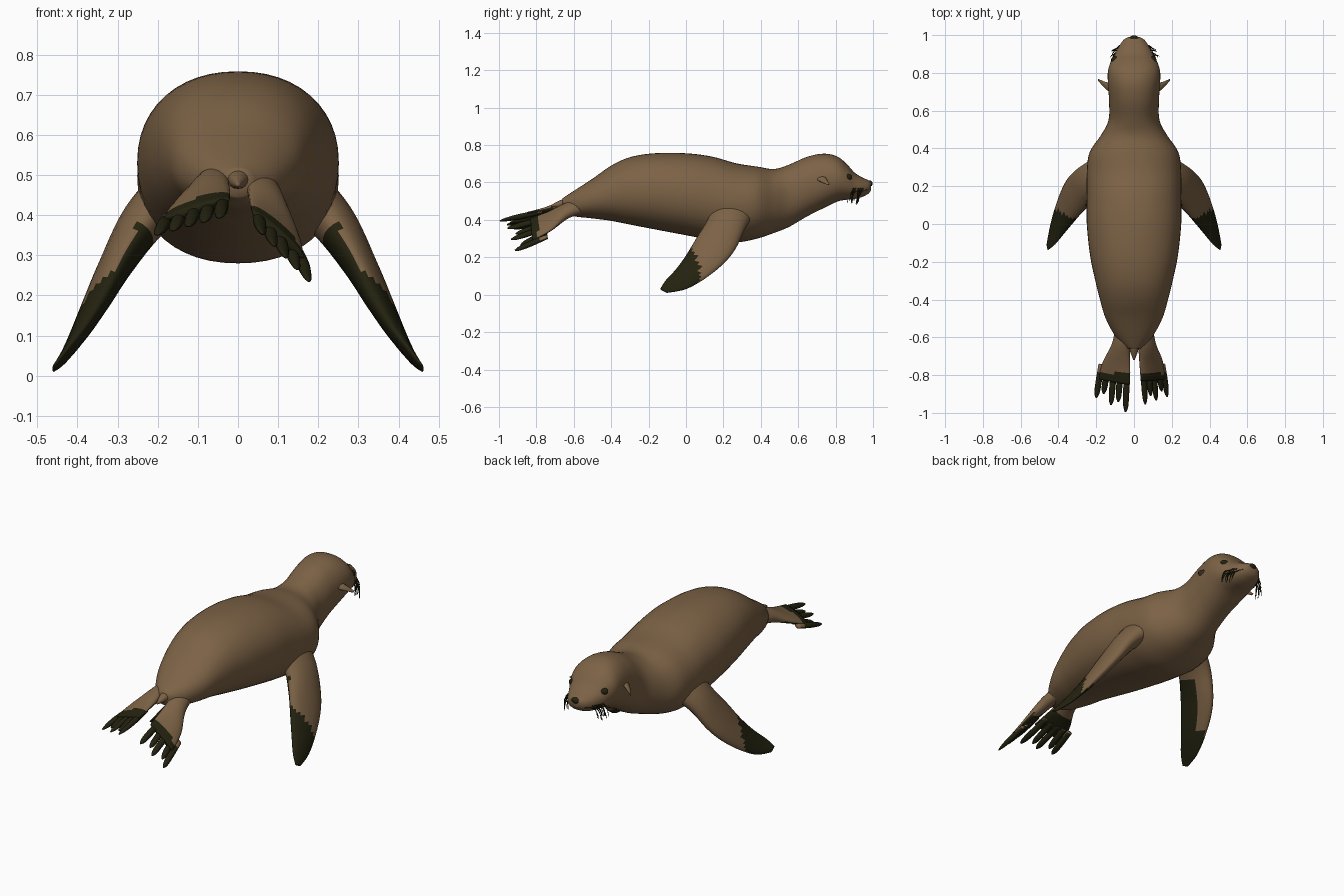
import bpy, bmesh, math, random
from mathutils import Vector
from mathutils.bvhtree import BVHTree

if "Cube" in bpy.data.objects:
    bpy.data.objects.remove(bpy.data.objects["Cube"])

random.seed(4)


def material(name, rgb):
    m = bpy.data.materials.new(name)
    m.diffuse_color = (*rgb, 1)
    m.use_nodes = True
    m.node_tree.nodes["Principled BSDF"].inputs["Base Color"].default_value = m.diffuse_color
    return m


BROWN = material("brown fur", (0.20, 0.122, 0.06))
DARK = material("dark flipper skin", (0.017, 0.016, 0.005))


def spline(rows, steps):
    """Catmull-Rom through rows of numbers."""
    out = []
    for i in range(len(rows) - 1):
        p0, p1, p2, p3 = (rows[max(0, min(len(rows) - 1, i + k))] for k in (-1, 0, 1, 2))
        for s in range(steps):
            t = s / steps
            out.append([0.5 * (2 * b + (c - a) * t + (2 * a - 5 * b + 4 * c - d) * t * t
                        + (3 * b - a - 3 * c + d) * t ** 3) for a, b, c, d in zip(p0, p1, p2, p3)])
    return out + [list(rows[-1])]


def loft(name, rings, rule=None):
    """Skin closed rings; rule(face, s) picks dark faces, s = 0..1 along the loft."""
    bm = bmesh.new()
    vs = [[bm.verts.new(p) for p in r] for r in rings]
    n, pos = len(vs[0]), []
    for i in range(len(vs) - 1):
        for k in range(n):
            bm.faces.new((vs[i][k], vs[i][(k + 1) % n], vs[i + 1][(k + 1) % n], vs[i + 1][k]))
            pos.append(((i + 0.5) / (len(vs) - 1), (k + 0.5) / n))
    for r, s in ((vs[0], 0), (vs[-1], 1)):
        bm.faces.new(r)
        pos.append((s, 0.25))
    bmesh.ops.recalc_face_normals(bm, faces=bm.faces)
    for f, (s, k) in zip(bm.faces, pos):
        f.smooth = True
        u = 0.5 - 0.5 * math.cos(2 * math.pi * k)  # 0 leading edge, 1 trailing edge
        f.material_index = int(bool(rule and rule(f, s, u)))
    me = bpy.data.meshes.new(name)
    bm.to_mesh(me)
    bm.free()
    ob = bpy.data.objects.new(name, me)
    bpy.context.collection.objects.link(ob)
    me.materials.append(BROWN)
    me.materials.append(DARK)
    return ob


def fin(name, secs, rule, sx=1, steps=6, n=20):
    """Flat tapering limb from sections (lead xyz, trail xyz, thickness)."""
    rows = spline(secs, steps)
    cs = [(Vector(r[0:3]) + Vector(r[3:6])) / 2 for r in rows]
    rings = []
    for i, r in enumerate(rows):
        half = (Vector(r[0:3]) - Vector(r[3:6])) / 2
        axis = cs[min(i + 1, len(cs) - 1)] - cs[max(i - 1, 0)]
        nrm = half.cross(axis).normalized() * r[6] / 2
        ring = [cs[i] + half * math.cos(a) + nrm * math.sin(a)
                for a in (2 * math.pi * k / n for k in range(n))]
        rings.append([(p.x * sx, p.y, p.z) for p in ring])
    return loft(name, rings, rule)


# Body, head and muzzle: y, half width, top z, bottom z
profile = [(-0.66, 0.035, 0.515, 0.445), (-0.6, 0.095, 0.555, 0.42), (-0.5, 0.15, 0.62, 0.408),
           (-0.4, 0.18, 0.69, 0.395), (-0.3, 0.205, 0.735, 0.375), (-0.17, 0.232, 0.756, 0.35),
           (0.0, 0.25, 0.756, 0.318), (0.14, 0.25, 0.738, 0.292), (0.27, 0.25, 0.702, 0.28),
           (0.38, 0.235, 0.685, 0.30), (0.47, 0.175, 0.672, 0.33), (0.55, 0.135, 0.695, 0.362),
           (0.65, 0.132, 0.738, 0.42), (0.74, 0.138, 0.754, 0.465), (0.81, 0.138, 0.738, 0.498),
           (0.86, 0.122, 0.698, 0.508), (0.90, 0.10, 0.654, 0.512), (0.94, 0.08, 0.628, 0.522),
           (0.975, 0.055, 0.613, 0.54), (0.99, 0.03, 0.602, 0.56)]
rings = []
for y, w, top, bot in spline(profile, 5):
    ring = []
    for k in range(48):
        a = 2 * math.pi * k / 48
        c, s = math.cos(a), math.sin(a)
        ring.append((w * math.copysign(abs(c) ** 0.92, c), y,
                     (top + bot) / 2 + (top - bot) / 2 * math.copysign(abs(s) ** 0.92, s)))
    rings.append(ring)
body = loft("body", rings)
tree = BVHTree.FromPolygons([v.co for v in body.data.vertices],
                            [tuple(p.vertices) for p in body.data.polygons])


def skin(y, z, sx):
    """Point and normal on the body seen from the side."""
    p, nrm, _, _ = tree.ray_cast(Vector((sx, y, z)), Vector((-sx, 0, 0)))
    return p, nrm


def blob(name, loc, nrm, size, mat):
    """Ellipsoid whose local z points along nrm."""
    bpy.ops.mesh.primitive_uv_sphere_add(segments=20, ring_count=12, location=loc)
    ob = bpy.context.object
    ob.name, ob.scale = name, size
    ob.rotation_euler = Vector(nrm).to_track_quat('Z', 'Y').to_euler()
    ob.data.materials.append(mat)
    bpy.ops.object.shade_smooth()


def strand(name, paths, radius):
    """Thin dark tubes tapering along each path."""
    cu = bpy.data.curves.new(name, 'CURVE')
    cu.dimensions, cu.bevel_depth, cu.bevel_resolution = '3D', radius, 1
    for path in paths:
        sp = cu.splines.new('POLY')
        sp.points.add(len(path) - 1)
        for i, p in enumerate(path):
            sp.points[i].co = (*p, 1)
            sp.points[i].radius = 1 - 0.6 * i / len(path)
    cu.materials.append(DARK)
    bpy.context.collection.objects.link(bpy.data.objects.new(name, cu))


# Front flippers: brown outside, dark tip, trailing edge and underside
front = [(0.14, 0.38, 0.45, 0.15, 0.13, 0.50, 0.14), (0.255, 0.32, 0.36, 0.215, 0.12, 0.41, 0.115),
         (0.325, 0.265, 0.245, 0.28, 0.06, 0.31, 0.085), (0.37, 0.20, 0.165, 0.33, 0.0, 0.21, 0.065),
         (0.41, 0.10, 0.085, 0.375, -0.055, 0.135, 0.045), (0.44, 0.0, 0.03, 0.42, -0.11, 0.075, 0.025),
         (0.46, -0.10, 0.01, 0.455, -0.138, 0.03, 0.01)]


def front_dark(f, s, u):
    if f.normal.x * f.calc_center_median().x > 0:
        return s + 0.3 * u > 0.72
    return s > 0.22 and u > 0.3 or s > 0.6


for side, sx in (("right", 1), ("left", -1)):
    fin("front_flipper_" + side, front, front_dark, sx)


# Hind flippers: a palm with five toes, the two sides posed differently
def hind_dark(f, s, u):
    c = f.calc_center_median()
    return c.y < -0.79 or (f.normal.z < -0.1 and c.y < -0.68)


hind = {
    "right": ([(0.01, -0.54, 0.50, 0.09, -0.52, 0.46, 0.08), (0.025, -0.64, 0.48, 0.112, -0.63, 0.42, 0.07),
               (0.03, -0.74, 0.44, 0.15, -0.72, 0.345, 0.045), (0.035, -0.83, 0.41, 0.165, -0.82, 0.29, 0.025)],
              (0.06, -0.955, 0.355), (0.175, -0.915, 0.237)),
    "left": ([(-0.01, -0.54, 0.51, -0.09, -0.52, 0.47, 0.08), (-0.022, -0.64, 0.49, -0.115, -0.63, 0.46, 0.07),
              (-0.02, -0.75, 0.46, -0.165, -0.73, 0.42, 0.045), (-0.02, -0.85, 0.44, -0.19, -0.82, 0.385, 0.025)],
             (-0.045, -0.995, 0.395), (-0.20, -0.92, 0.352)),
}
for side, (secs, tip_in, tip_out) in hind.items():
    fin("hind_palm_" + side, secs, hind_dark)
    a, b = Vector(secs[-1][0:3]), Vector(secs[-1][3:6])
    ti, to = Vector(tip_in), Vector(tip_out)
    for j in range(5):
        u = 0.1 + 0.2 * j
        base = a.lerp(b, u) + Vector((0, 0.08, 0.008))
        tip = ti.lerp(to, j / 4) + Vector((0, (0, 0.035, 0.0, 0.04, 0)[j], 0))
        w = (b - a) * 0.095
        toe = [(*(base.lerp(tip, t) - w * k), *(base.lerp(tip, t) + w * k), h)
               for t, k, h in ((0, 0.9, 0.02), (0.5, 1.0, 0.03), (0.85, 0.85, 0.018), (1, 0.25, 0.006))]
        fin("hind_toe_%s_%d" % (side, j + 1), toe, hind_dark, steps=4, n=12)

# Tail between the hind flippers
fin("tail", [(-0.04, -0.60, 0.50, 0.04, -0.60, 0.50, 0.06), (-0.022, -0.67, 0.485, 0.022, -0.67, 0.485, 0.04),
             (-0.004, -0.72, 0.475, 0.004, -0.72, 0.475, 0.01)], None)

# Face: nose, eyes, ears, mouth and whiskers
blob("nose", (0, 0.981, 0.594), (0, 1, 0.2), (0.027, 0.017, 0.017), DARK)
mouths, whiskers = [], []
for side, sx in (("right", 1), ("left", -1)):
    p, nrm = skin(0.875, 0.632, sx)
    blob("eye_" + side, p - nrm * 0.004, nrm, (0.019, 0.017, 0.012), DARK)
    p, nrm = skin(0.715, 0.62, sx)
    fin("ear_" + side, [(0.115, 0.745, 0.635, 0.115, 0.69, 0.62, 0.025), (0.15, 0.752, 0.618, 0.15, 0.715, 0.606, 0.018),
                        (0.19, 0.768, 0.592, 0.187, 0.757, 0.586, 0.006)], None, sx, steps=4, n=12)
    mouths.append([skin(0.88 + 0.012 * i, 0.545 + 0.0022 * i, sx)[0] for i in range(9)])
    for i in range(10):
        p, nrm = skin(0.895 + 0.013 * (i % 5), 0.557 + 0.012 * (i // 5), sx)
        out, drop = random.uniform(0.015, 0.035), random.uniform(0.05, 0.085)
        back = random.uniform(-0.035, 0.0)
        whiskers.append([p + Vector((sx * out * math.sin(t * 1.57), back * t, -drop * t * t))
                         for t in (0, 0.25, 0.5, 0.75, 1)])
strand("mouth_line", mouths, 0.0035)
strand("whiskers", whiskers, 0.003)
